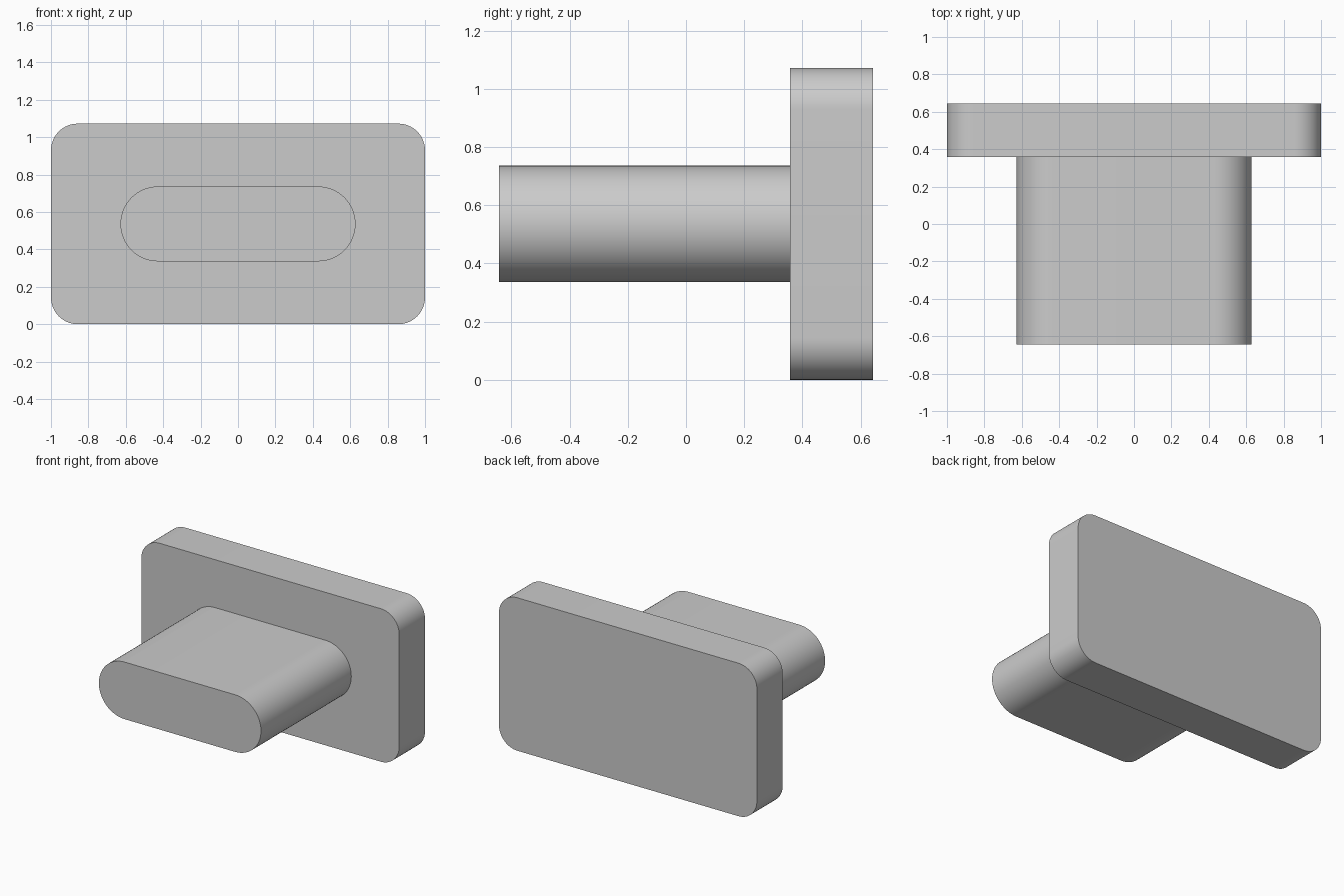
import bpy
import bmesh
from math import cos, sin, pi, radians

cube = bpy.data.objects.get("Cube")
if cube:
    bpy.data.objects.remove(cube, do_unlink=True)

grey = bpy.data.materials.new("plain grey")
grey.use_nodes = True
colour = (0.6, 0.6, 0.6, 1)
grey.diffuse_color = colour
grey.node_tree.nodes["Principled BSDF"].inputs["Base Color"].default_value = colour

MID_Z = 0.536
STEPS = 16


def rounded_slab(name, width, height, radius, y_front, y_back):
    """Extrude a rounded rectangle, centred on x = 0, along y."""
    bm = bmesh.new()
    dx, dz = width / 2 - radius, height / 2 - radius
    outline = []
    for quarter, (sx, sz) in enumerate([(1, 1), (-1, 1), (-1, -1), (1, -1)]):
        for i in range(STEPS + 1):
            a = (quarter + i / STEPS) * pi / 2
            outline.append(bm.verts.new((sx * dx + radius * cos(a), y_front,
                                         MID_Z + sz * dz + radius * sin(a))))
    # A full-round end has no straight side, so its quarter arcs meet
    bmesh.ops.remove_doubles(bm, verts=outline, dist=0.0001)
    face = bm.faces.new(bm.verts)
    extruded = bmesh.ops.extrude_face_region(bm, geom=[face], use_keep_orig=True)
    moved = [v for v in extruded["geom"] if isinstance(v, bmesh.types.BMVert)]
    bmesh.ops.translate(bm, verts=moved, vec=(0, y_back - y_front, 0))
    bmesh.ops.recalc_face_normals(bm, faces=bm.faces)
    mesh = bpy.data.meshes.new(name)
    bm.to_mesh(mesh)
    bm.free()
    mesh.materials.append(grey)
    obj = bpy.data.objects.new(name, mesh)
    bpy.context.collection.objects.link(obj)
    bpy.ops.object.select_all(action="DESELECT")
    obj.select_set(True)
    bpy.context.view_layer.objects.active = obj
    bpy.ops.object.shade_smooth_by_angle(angle=radians(30))
    return obj


# Upright back plate with rounded corners
rounded_slab("back_plate", 2, 2 * MID_Z, 0.143, 0.357, 0.643)

# Full-round stem, set slightly into the plate
rounded_slab("stem", 1.257, 0.4, 0.2, -0.643, 0.367)
